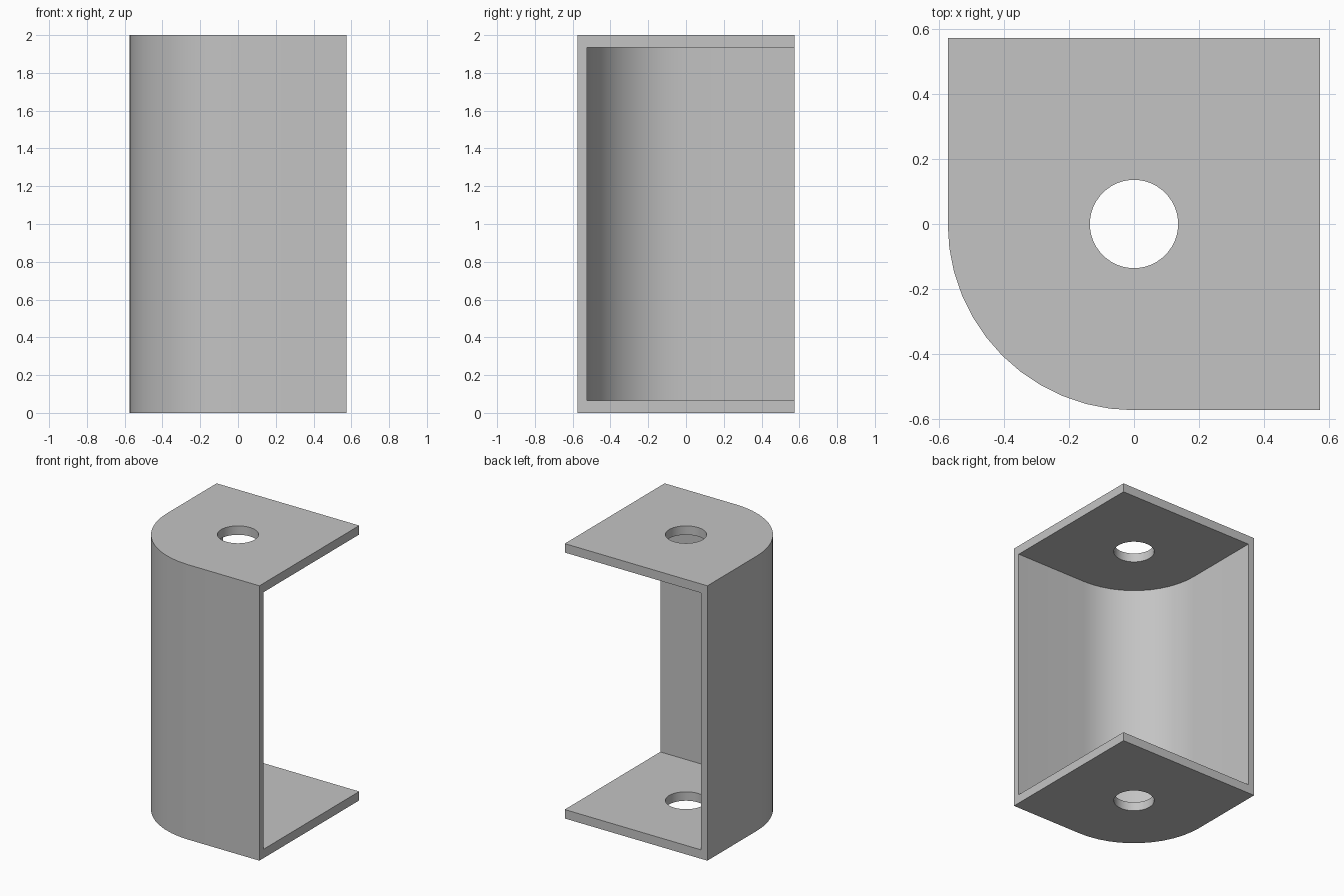
import bpy, bmesh
from math import pi, sin, cos, radians

cube = bpy.data.objects.get("Cube")
if cube:
    bpy.data.objects.remove(cube)

HALF, HEIGHT = 0.574, 2.0
WALL, PLATE, HOLE = 0.05, 0.065, 0.136

grey = bpy.data.materials.new("Plain grey")
grey.use_nodes = True
colour = (0.55, 0.55, 0.55, 1)
grey.diffuse_color = colour
grey.node_tree.nodes["Principled BSDF"].inputs["Base Color"].default_value = colour


def prism(name, outline, z0, z1):
    """Extrude a flat outline upward into a closed solid."""
    bm = bmesh.new()
    base = bm.faces.new([bm.verts.new((x, y, z0)) for x, y in outline])
    top = bmesh.ops.extrude_face_region(bm, geom=[base])["geom"]
    verts = [v for v in top if isinstance(v, bmesh.types.BMVert)]
    bmesh.ops.translate(bm, verts=verts, vec=(0, 0, z1 - z0))
    bmesh.ops.recalc_face_normals(bm, faces=bm.faces)
    mesh = bpy.data.meshes.new(name)
    bm.to_mesh(mesh)
    bm.free()
    mesh.materials.append(grey)
    obj = bpy.data.objects.new(name, mesh)
    bpy.context.collection.objects.link(obj)
    return obj


def arc(radius, start, end, steps):
    angles = [radians(start + (end - start) * i / steps) for i in range(steps + 1)]
    return [(radius * cos(a), radius * sin(a)) for a in angles]


def rounded_square(radius, far):
    """Square outline with its front right corner rounded about the origin."""
    return arc(radius, 180, 270, 12) + [(far, -radius), (far, far), (-radius, far)]


# Bracket body, its open interior and the hole through both plates
bracket = prism("bracket", rounded_square(HALF, HALF), 0, HEIGHT)
cutters = [
    prism("interior_cutter", rounded_square(HALF - WALL, HALF + 0.2), PLATE, HEIGHT - PLATE),
    prism("hole_cutter", arc(HOLE, 0, 360, 48)[:-1], -0.1, HEIGHT + 0.1),
]

bpy.ops.object.select_all(action="DESELECT")
bpy.context.view_layer.objects.active = bracket
bracket.select_set(True)
for cutter in cutters:
    cut = bracket.modifiers.new(cutter.name, "BOOLEAN")
    cut.operation, cut.solver, cut.object = "DIFFERENCE", "EXACT", cutter
    bpy.ops.object.modifier_apply(modifier=cut.name)
    bpy.data.objects.remove(cutter)

# Smooth the curved wall and hole, keeping the corners crisp
bpy.ops.object.shade_smooth_by_angle(angle=pi / 6)
